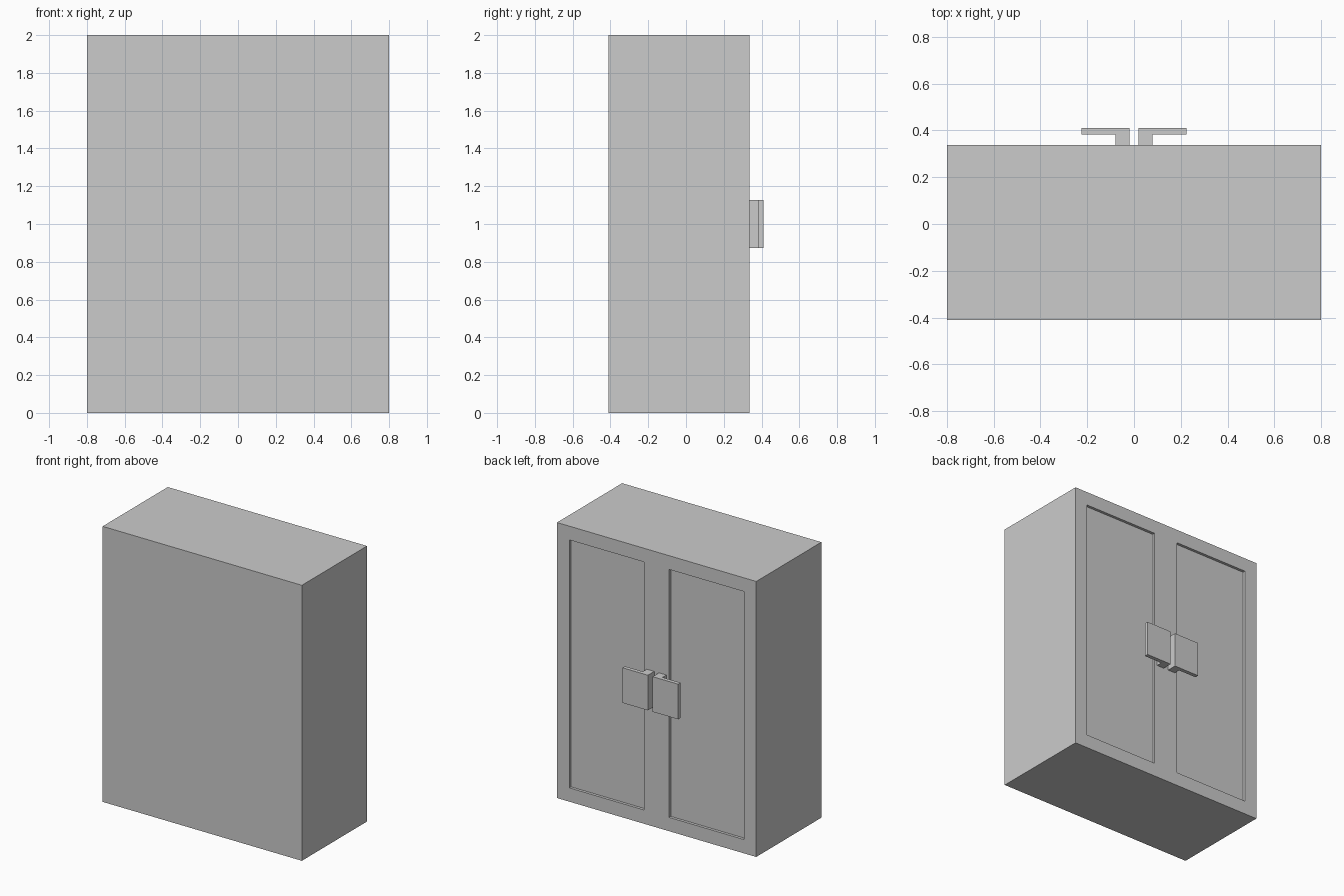
import bpy, bmesh
from mathutils import Vector

if "Cube" in bpy.data.objects:
    bpy.data.objects.remove(bpy.data.objects["Cube"])

FACE_Y = 0.337  # plane of the door side


def finish(name, bm):
    bmesh.ops.recalc_face_normals(bm, faces=bm.faces)
    mesh = bpy.data.meshes.new(name)
    bm.to_mesh(mesh)
    bm.free()
    obj = bpy.data.objects.new(name, mesh)
    bpy.context.collection.objects.link(obj)
    return obj


def door_side(bm):
    return [f for f in bm.faces if f.normal.y > 0.9]


# Cabinet body: box with two recessed door panels on the +y side
bm = bmesh.new()
bmesh.ops.create_cube(bm, size=1)
for v in bm.verts:
    v.co = Vector((v.co.x * 1.6,
                   FACE_Y if v.co.y > 0 else -0.41,
                   (v.co.z + 0.5) * 2))
bm.normal_update()
cuts = [((x, 0, 0), (1, 0, 0)) for x in (-0.7, -0.1, 0.1, 0.7)]
cuts += [((0, 0, z), (0, 0, 1)) for z in (0.1, 1.9)]
for co, no in cuts:
    faces = door_side(bm)
    edges = {e for f in faces for e in f.edges}
    verts = {v for f in faces for v in f.verts}
    bmesh.ops.bisect_plane(bm, geom=faces + list(edges) + list(verts),
                           plane_co=co, plane_no=no)
    bm.normal_update()
panels = [f for f in door_side(bm)
          if 0.1 < abs(f.calc_center_median().x) < 0.7
          and 0.1 < f.calc_center_median().z < 1.9]
bmesh.ops.inset_individual(bm, faces=panels, thickness=0, depth=-0.02)
finish("cabinet_body", bm)

# Handles: L-shaped profile (x, y) extruded upwards, mirrored for each door
profile = [(0.019, FACE_Y), (0.079, FACE_Y), (0.079, 0.382),
           (0.224, 0.382), (0.224, 0.41), (0.019, 0.41)]
for name, side in (("right_handle", 1), ("left_handle", -1)):
    bm = bmesh.new()
    face = bm.faces.new([bm.verts.new((side * x, y, 0.873)) for x, y in profile])
    ext = bmesh.ops.extrude_face_region(bm, geom=[face], use_keep_orig=True)
    top = [g for g in ext["geom"] if isinstance(g, bmesh.types.BMVert)]
    bmesh.ops.translate(bm, verts=top, vec=(0, 0, 0.255))
    finish(name, bm)
